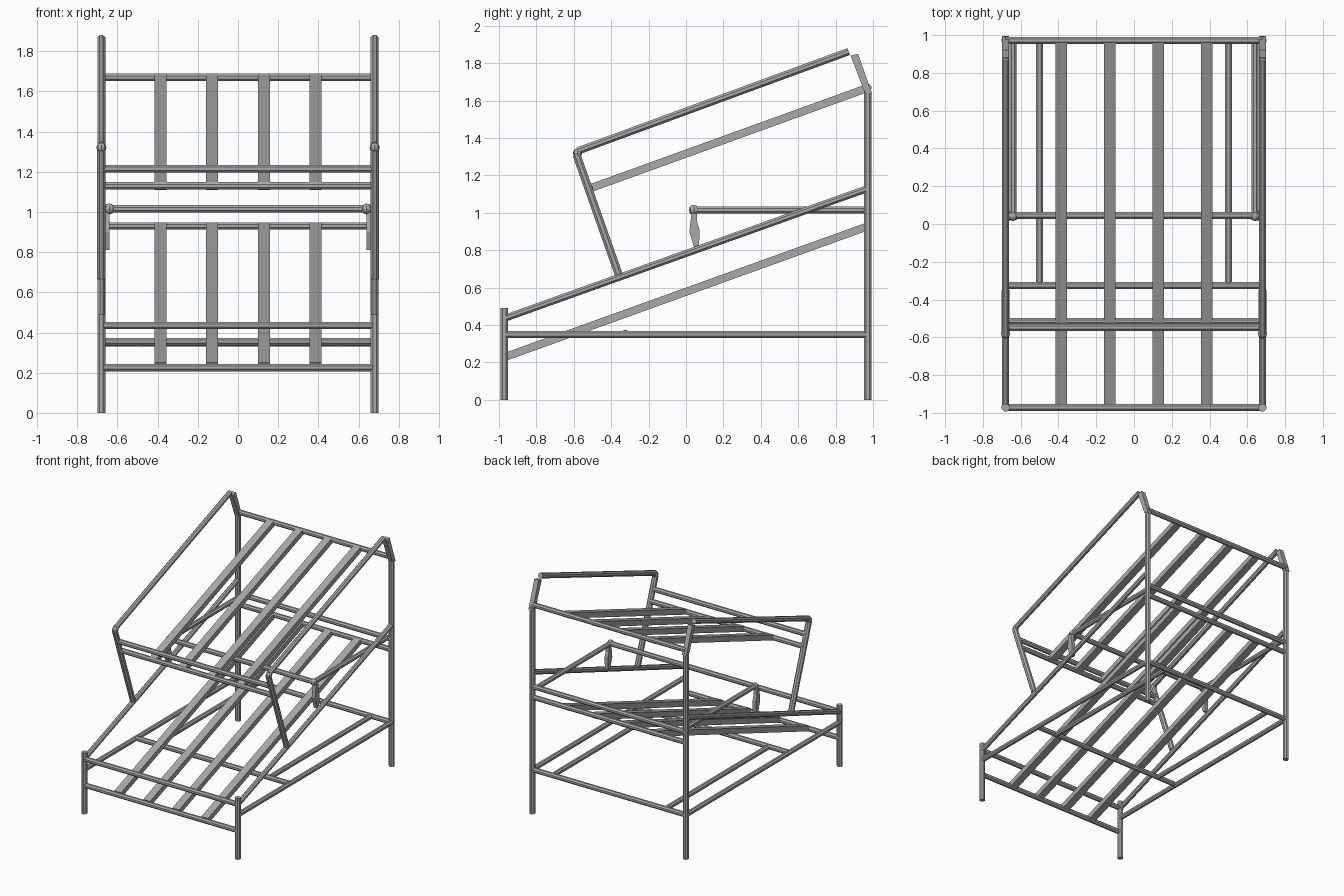
import bpy, bmesh
from mathutils import Vector, Matrix

old = bpy.data.objects.get("Cube")
if old:
    bpy.data.objects.remove(old, do_unlink=True)

steel = bpy.data.materials.new("grey_steel")
steel.use_nodes = True
GREY = (0.4, 0.4, 0.4, 1)
steel.diffuse_color = GREY
steel.node_tree.nodes["Principled BSDF"].inputs["Base Color"].default_value = GREY


def finish(name, bm):
    bmesh.ops.recalc_face_normals(bm, faces=bm.faces)
    mesh = bpy.data.meshes.new(name)
    bm.to_mesh(mesh)
    bm.free()
    mesh.materials.append(steel)
    obj = bpy.data.objects.new(name, mesh)
    bpy.context.scene.collection.objects.link(obj)
    return obj


def pipe(name, a, b, r=0.02, r_end=None, sides=8):
    """Straight tube between two points."""
    a, b = Vector(a), Vector(b)
    d = b - a
    m = Matrix.Translation((a + b) / 2) @ d.to_track_quat('Z', 'Y').to_matrix().to_4x4()
    m = m @ Matrix.Rotation(0.3927, 4, 'Z')
    bm = bmesh.new()
    bmesh.ops.create_cone(bm, cap_ends=True, segments=sides, radius1=r,
                          radius2=r if r_end is None else r_end, depth=d.length, matrix=m)
    return finish(name, bm)


def side_plate(name, outline, x, width):
    """Outline in (y, z) extruded across x."""
    bm = bmesh.new()
    face = bm.faces.new([bm.verts.new((x - width / 2, y, z)) for y, z in outline])
    ext = bmesh.ops.extrude_face_region(bm, geom=[face])
    moved = [v for v in ext["geom"] if isinstance(v, bmesh.types.BMVert)]
    bmesh.ops.translate(bm, verts=moved, vec=(width, 0, 0))
    return finish(name, bm)


def slat(name, x, a, b, width=0.06, thick=0.042):
    """Rectangular bar in a y-z plane."""
    a, b = Vector((0, *a)), Vector((0, *b))
    d = (b - a).normalized()
    n = Vector((0, -d.z, d.y)) * thick / 2
    corners = [a - n, b - n, b + n, a + n]
    return side_plate(name, [(c.y, c.z) for c in corners], x, width)


def knob(name, loc, r):
    bm = bmesh.new()
    bmesh.ops.create_uvsphere(bm, u_segments=8, v_segments=6, radius=r,
                              matrix=Matrix.Translation(loc))
    return finish(name, bm)


X, Y = 0.68, 0.972

# Matching parts on both sides
for side, s in (("left", 1), ("right", -1)):
    x = s * X
    pipe(side + "_front_post", (x, -Y, 0), (x, -Y, 0.49), 0.022)
    pipe(side + "_back_post", (x, Y, 0), (x, Y, 1.65), 0.022)
    pipe(side + "_base_rail", (x, -Y, 0.35), (x, Y, 0.35))
    pipe(side + "_lower_sloped_rail", (x, -Y, 0.435), (x, Y, 1.13))
    pipe(side + "_inner_base_rail", (s * 0.5, -0.325, 0.35), (s * 0.5, Y, 0.35))
    # Upper frame
    pipe(side + "_tilted_strut", (x, -0.36, 0.67), (x, -0.585, 1.31), 0.023)
    knob(side + "_strut_joint", (x, -0.58, 1.32), 0.025)
    pipe(side + "_top_rail", (x, -0.58, 1.33), (x, 0.87, 1.862), 0.021)
    side_plate(side + "_top_link",
               [(0.88, 1.84), (0.92, 1.85), (0.995, 1.635), (0.955, 1.645)], x, 0.038)
    # Arm rest
    arm = s * 0.64
    pipe(side + "_arm", (arm, 0.04, 1.015), (arm, Y, 1.015))
    knob(side + "_arm_knob", (arm, 0.042, 1.015), 0.027)
    side_plate(side + "_arm_bracket",
               [(0.03, 1.0), (0.06, 1.0), (0.06, 0.95), (0.072, 0.91),
                (0.07, 0.81), (0.045, 0.81), (0.018, 0.9)], s * 0.655, 0.03)

# Cross bars: name, y, z
for name, y, z in (
    ("front_slat_bar", -Y, 0.225), ("front_frame_bar", -Y, 0.435),
    ("base_cross_bar", -0.325, 0.355), ("back_base_bar", Y, 0.35),
    ("back_slat_bar", Y, 0.93), ("back_arm_bar", Y, 1.015),
    ("upper_front_slat_bar", -0.515, 1.13), ("upper_front_bar", -0.548, 1.215),
    ("upper_back_slat_bar", Y, 1.67),
):
    pipe(name, (-X, y, z), (X, y, z))
pipe("arm_cross_bar", (-0.64, 0.045, 1.015), (0.64, 0.045, 1.015))

# Lower and upper slats
for i in range(4):
    x = -0.385 + i * 0.2567
    slat("lower_slat_%d" % (i + 1), x, (-0.965, 0.23), (0.965, 0.925))
    slat("upper_slat_%d" % (i + 1), x, (-0.515, 1.13), (0.965, 1.665))
